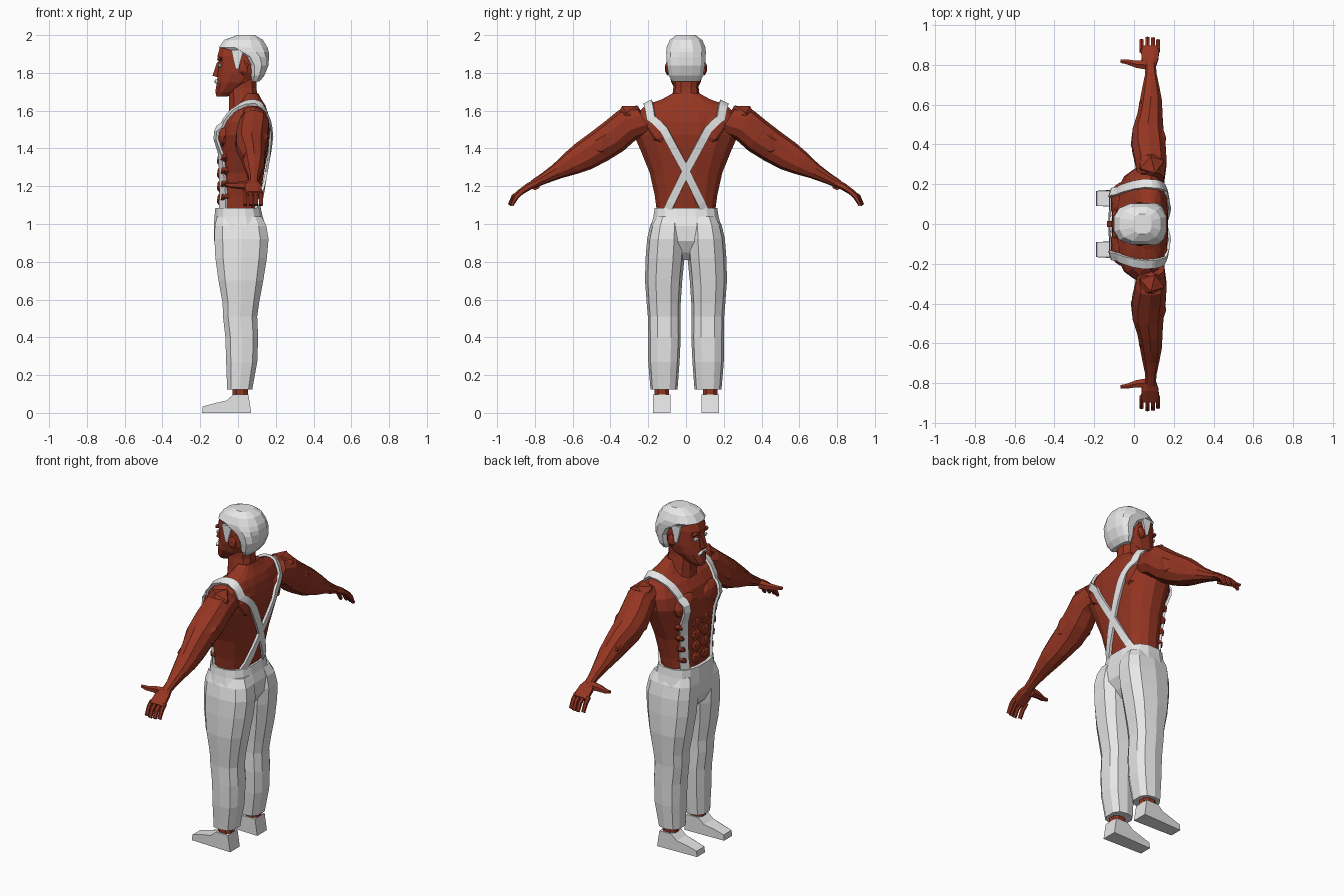
import bpy, bmesh, math
from mathutils import Vector as V, Matrix
from mathutils.bvhtree import BVHTree

if "Cube" in bpy.data.objects:
    bpy.data.objects.remove(bpy.data.objects["Cube"])


def material(name, rgb):
    m = bpy.data.materials.new(name)
    m.diffuse_color = (*rgb, 1)
    m.use_nodes = True
    m.node_tree.nodes["Principled BSDF"].inputs["Base Color"].default_value = m.diffuse_color
    return m


SKIN = material("red_brown_skin", (0.30, 0.036, 0.016))
WHITE = material("white_cloth", (0.80, 0.80, 0.80))


def finish(name, bm, mat, mirror=False):
    bmesh.ops.recalc_face_normals(bm, faces=bm.faces[:])
    me = bpy.data.meshes.new(name)
    bm.to_mesh(me)
    bm.free()
    me.materials.append(mat)
    ob = bpy.data.objects.new(name, me)
    bpy.context.collection.objects.link(ob)
    if mirror:
        mod = ob.modifiers.new("mirror", 'MIRROR')
        mod.use_axis = (False, True, False)
        mod.use_mirror_merge = False
    return ob


def loft(name, sections, mat, n=12, power=0.8, mirror=False):
    """Skin over rings given as (centre, half axis, half axis)."""
    bm = bmesh.new()
    rings = []
    for c, a, b in sections:
        ring = []
        for i in range(n):
            t = 2 * math.pi * (i + 0.5) / n
            co, si = math.cos(t), math.sin(t)
            p = V(c) + V(a) * math.copysign(abs(co) ** power, co) \
                + V(b) * math.copysign(abs(si) ** power, si)
            ring.append(bm.verts.new(p))
        rings.append(ring)
    for r, q in zip(rings, rings[1:]):
        for i in range(n):
            j = (i + 1) % n
            bm.faces.new((r[i], r[j], q[j], q[i]))
    bm.faces.new(rings[0])
    bm.faces.new(rings[-1])
    return finish(name, bm, mat, mirror)


def upright(rows):
    """Rows of z, front x, back x, low y, high y."""
    return [(((f + k) / 2, (l + h) / 2, z), ((k - f) / 2, 0, 0), (0, (h - l) / 2, 0))
            for z, f, k, l, h in rows]


def centred(rows):
    return upright([(z, f, k, -w, w) for z, f, k, w in rows])


def blob(name, loc, size, mat=SKIN, tilt=0, mirror=True, sub=1):
    """Faceted ellipsoid, tilted about x."""
    bm = bmesh.new()
    bmesh.ops.create_icosphere(bm, subdivisions=sub, radius=1)
    bm.transform(Matrix.Translation(loc) @ Matrix.Rotation(tilt, 4, 'X')
                 @ Matrix.Diagonal((*size, 1)))
    return finish(name, bm, mat, mirror)


def prism(name, outline, y0, y1, mat, mirror=False, taper=1.0):
    """Side outline in x, z, extruded across y."""
    bm = bmesh.new()
    mid = (y0 + y1) / 2
    sides = [[bm.verts.new((x, mid + (y - mid) * (taper if x < -0.1 else 1), z))
              for x, z in outline] for y in (y0, y1)]
    for s in sides:
        bm.faces.new(s)
    n = len(outline)
    for i in range(n):
        j = (i + 1) % n
        bm.faces.new((sides[0][i], sides[0][j], sides[1][j], sides[1][i]))
    return finish(name, bm, mat, mirror)


# torso and neck
torso = loft("torso", centred([
    (1.05, -.105, .105, .155), (1.15, -.10, .12, .168), (1.27, -.10, .14, .195),
    (1.38, -.105, .16, .24), (1.47, -.105, .173, .28), (1.54, -.085, .17, .285),
    (1.59, -.05, .16, .26), (1.63, .0, .145, .215), (1.66, .02, .125, .13),
    (1.69, .03, .11, .075)]), SKIN, n=16, power=0.85)
loft("neck", centred([(1.57, -.05, .13, .10), (1.64, -.05, .115, .078),
                      (1.72, -.05, .10, .067), (1.80, -.04, .10, .07)]), SKIN, n=10)

# chest and stomach muscles
pec = blob("chest_muscle", (-.07, .105, 1.465), (.047, .105, .075), sub=2)
for i, z in enumerate((1.13, 1.20, 1.27, 1.34)):
    blob(f"stomach_muscle_{i}", (-.097, .042, z), (.016, .042, .036))
    blob(f"side_muscle_{i}", (-.065, .125 + .012 * i, z + .01), (.03, .036, .024), tilt=.4)
blob("shoulder_blade", (.14, .13, 1.50), (.035, .08, .09), tilt=-.3)

# arms: rings square to the arm line
across = V((0, .53, .85))
loft("arm", [((x, y, z), (rx, 0, 0), across * r) for y, z, x, rx, r in (
    (.22, 1.55, .085, .07, .08), (.31, 1.525, .085, .082, .09),
    (.38, 1.465, .075, .088, .092), (.46, 1.41, .07, .082, .087),
    (.54, 1.36, .08, .066, .080), (.61, 1.32, .085, .058, .064),
    (.68, 1.28, .085, .045, .043), (.75, 1.242, .085, .03, .030),
    (.81, 1.21, .083, .027, .022))], SKIN, n=10, power=.9, mirror=True)
blob("deltoid", (.085, .30, 1.56), (.075, .085, .075), tilt=-.55)
blob("biceps", (.03, .41, 1.44), (.052, .10, .065), tilt=-.55)
blob("triceps", (.12, .42, 1.44), (.046, .11, .07), tilt=-.55)
blob("forearm_muscle", (.06, .56, 1.36), (.046, .09, .06), tilt=-.5)

# hands
loft("palm", [((x, y, z), (rx, 0, 0), across * r) for y, z, x, rx, r in (
    (.79, 1.22, .083, .027, .021), (.83, 1.20, .08, .045, .021),
    (.89, 1.16, .082, .050, .016))], SKIN, n=8, mirror=True)
for i, (x, reach) in enumerate(((.038, -.008), (.068, .003), (.096, 0), (.121, -.01))):
    loft(f"finger_{i}", [((x, y, z), (.0115, 0, 0), (0, r * .8, r * .6)) for y, z, r in (
        (.87, 1.172, .015), (.908 + reach, 1.145, .014), (.932 + reach, 1.10, .009))],
        SKIN, n=6, mirror=True)
loft("thumb", [((x, y, z), (0, r, 0), (0, 0, r)) for x, y, z, r in (
    (.06, .80, 1.205, .026), (.01, .803, 1.205, .02),
    (-.035, .815, 1.205, .014), (-.068, .818, 1.21, .009))], SKIN, n=6, mirror=True)

# head
loft("head", centred([
    (1.675, -.115, -.055, .03), (1.70, -.122, .0, .052), (1.75, -.115, .08, .08),
    (1.80, -.11, .12, .092), (1.85, -.105, .13, .096), (1.89, -.112, .13, .095),
    (1.94, -.098, .12, .088), (1.97, -.05, .10, .06)]), SKIN, n=12, power=.85)
prism("nose", [(-.10, 1.86), (-.112, 1.855), (-.135, 1.785), (-.10, 1.775)],
      -.014, .014, SKIN)
blob("ear", (.03, .098, 1.825), (.028, .014, .04))
blob("brow", (-.095, .04, 1.873), (.018, .038, .012))

# hair with sideburns
loft("hair", centred([
    (1.755, .07, .115, .075), (1.785, .06, .14, .094), (1.84, .05, .163, .103),
    (1.885, .015, .166, .107), (1.91, -.045, .166, .108), (1.935, -.105, .16, .106),
    (1.975, -.075, .135, .088), (2.0, -.005, .09, .052)]), WHITE, n=12, power=.8)
prism("sideburn", [(-.035, 1.92), (-.025, 1.87), (-.012, 1.82), (.003, 1.82),
                   (.012, 1.86), (.03, 1.92)], .09, .104, WHITE, mirror=True)

# eyes and moustache
blob("eye", (-.096, .042, 1.84), (.012, .022, .012), WHITE)
blob("moustache", (-.112, .022, 1.755), (.014, .026, .010), WHITE, tilt=-.35)

# trousers
loft("hips", centred([
    (1.085, -.122, .122, .168), (1.04, -.126, .132, .175), (.99, -.13, .148, .188),
    (.91, -.128, .145, .197), (.85, -.10, .11, .13), (.81, -.06, .07, .05)]),
    WHITE, n=16, power=.75)
loft("trouser_leg", upright([
    (1.04, -.115, .13, .02, .165), (.99, -.128, .155, .008, .19),
    (.92, -.13, .167, .004, .206), (.82, -.125, .158, .008, .214),
    (.70, -.108, .138, .02, .217), (.58, -.085, .115, .028, .208),
    (.51, -.083, .105, .03, .202), (.40, -.07, .11, .028, .202),
    (.27, -.066, .105, .034, .20), (.125, -.06, .078, .045, .188)]),
    WHITE, n=10, power=.75, mirror=True)

# ankles and shoes
loft("ankle", upright([(.07, -.032, .055, .088, .168), (.16, -.032, .055, .088, .168)]),
     SKIN, n=8, mirror=True)
prism("shoe", [(-.19, 0), (-.187, .034), (-.12, .052), (-.06, .066), (-.025, .097),
               (.055, .097), (.07, 0)], .083, .175, WHITE, mirror=True, taper=.82)

# braces: strips dropped onto the torso, crossing at the back
verts, polys = [], []
for ob in (torso, pec):
    base = len(verts)
    verts += [v.co.copy() for v in ob.data.vertices]
    polys += [[base + i for i in p.vertices] for p in ob.data.polygons]
tree = BVHTree.FromPolygons(verts, polys)
path = [V(p) for p in ((-.3, .12, 1.07), (-.3, .155, 1.45), (-.25, .175, 1.65),
                       (-.1, .195, 1.85), (.07, .203, 1.95), (.22, .198, 1.85),
                       (.32, .185, 1.66), (.32, .118, 1.5), (.32, 0, 1.28),
                       (.32, -.10, 1.07))]
samples = [a.lerp(b, t / 5) for a, b in zip(path, path[1:]) for t in range(5)] + [path[-1]]
bm = bmesh.new()
last = None
for i, p in enumerate(samples):
    tangent = samples[min(i + 1, len(samples) - 1)] - samples[max(i - 1, 0)]
    d = (V((.05, p.y, min(p.z, 1.5))) - p).normalized()
    w = tangent.cross(d).normalized() * .021
    hits = [tree.ray_cast(p + w * s, d)[0] for s in (-1, 1)]
    if None in hits:
        continue
    pair = [bm.verts.new(h - d * .011) for h in hits]
    if last:
        bm.faces.new((last[0], last[1], pair[1], pair[0]))
    last = pair
brace = finish("brace", bm, WHITE, mirror=True)
solid = brace.modifiers.new("thickness", 'SOLIDIFY')
solid.thickness = .014
solid.offset = 0
